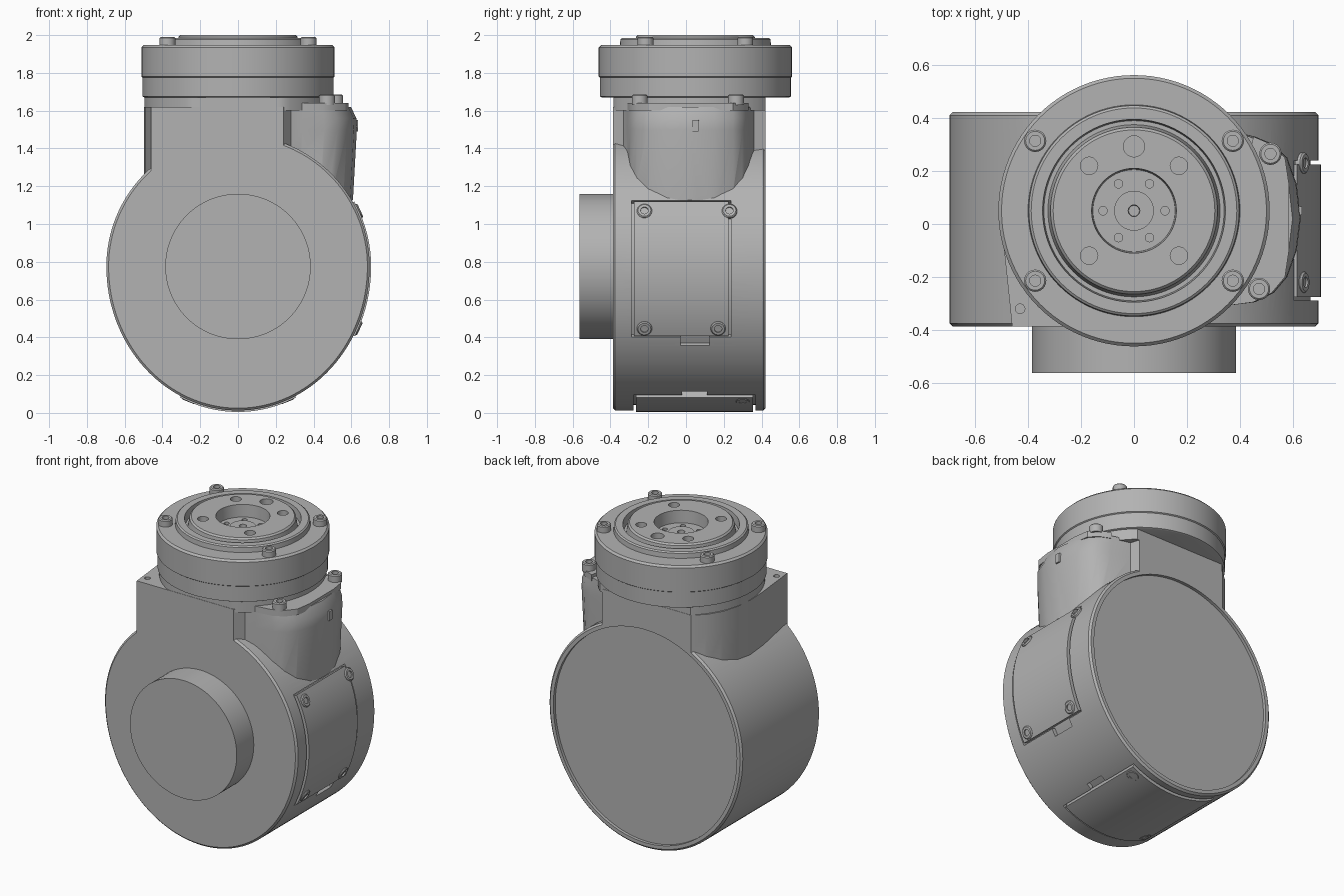
import bpy, bmesh
from math import sin, cos, pi
from mathutils import Vector, Matrix

cube = bpy.data.objects.get("Cube")
if cube:
    bpy.data.objects.remove(cube)

metal = bpy.data.materials.new("matte grey metal")
metal.use_nodes = True
GREY = (0.45, 0.45, 0.45, 1)
metal.diffuse_color = GREY
metal.node_tree.nodes["Principled BSDF"].inputs["Base Color"].default_value = GREY

AXIS_Z = 0.775      # height of the housing axis
FLANGE_Y = 0.05     # depth position of the flange axis


def loft(name, rings):
    """Skin a list of equal point rings and cap both ends."""
    bm = bmesh.new()
    loops = [[bm.verts.new(p) for p in ring] for ring in rings]
    n = len(loops[0])
    for a, b in zip(loops, loops[1:]):
        for i in range(n):
            j = (i + 1) % n
            bm.faces.new((a[i], a[j], b[j], b[i]))
    bm.faces.new(loops[0])
    bm.faces.new(loops[-1])
    bmesh.ops.recalc_face_normals(bm, faces=bm.faces)
    mesh = bpy.data.meshes.new(name)
    bm.to_mesh(mesh)
    bm.free()
    mesh.materials.append(metal)
    obj = bpy.data.objects.new(name, mesh)
    bpy.context.scene.collection.objects.link(obj)
    return obj


def turned(name, profile, base, axis=(0, 0, 1), sides=24):
    """Turn an (radius, height) profile around an axis."""
    turn = Vector((0, 0, 1)).rotation_difference(Vector(axis)).to_matrix().to_4x4()
    place = Matrix.Translation(base) @ turn
    return loft(name, [[place @ Vector((r * cos(2 * pi * i / sides),
                                        r * sin(2 * pi * i / sides), h))
                        for i in range(sides)] for r, h in profile])


def prism(name, pts, z0, z1):
    return loft(name, [[(x, y, z) for x, y in pts] for z in (z0, z1)])


def on_shell(a, y, off=0.0):
    """Point on the housing shell, which is round above and deeper below."""
    rz = 0.697 if sin(a) > 0 else 0.762
    return Vector(((0.697 + off) * cos(a), y, AXIS_Z + (rz + off) * sin(a)))


def shell_ring(y, off, sides=128):
    return [on_shell(2 * pi * i / sides, y, off) for i in range(sides)]


def patch(name, a0, a1, y0, y1, low, high, steps=20):
    """Curved plate that follows the shell."""
    rings = []
    for i in range(steps + 1):
        a = a0 + (a1 - a0) * i / steps
        rings.append([on_shell(a, y0, low), on_shell(a, y1, low),
                      on_shell(a, y1, high), on_shell(a, y0, high)])
    return loft(name, rings)


def boolean(obj, tool, operation="DIFFERENCE"):
    tool.hide_render = True
    mod = obj.modifiers.new("cut", "BOOLEAN")
    mod.operation, mod.object, mod.solver = operation, tool, "EXACT"
    bpy.context.view_layer.objects.active = obj
    bpy.ops.object.modifier_apply(modifier=mod.name)
    bpy.data.objects.remove(tool)


def bolt(name, base, axis=(0, 0, 1), r=0.042, h=0.045):
    turned(name, [(r, -0.01), (r, h - 0.006), (r - 0.006, h), (r * 0.5, h),
                  (r * 0.5, h * 0.5)], base, axis)


# Housing drum
housing = loft("housing", [shell_ring(y, off) for y, off in
                           ((-0.387, -0.012), (-0.375, 0), (0.41, 0), (0.422, -0.012))])

# Neck: flush front and back, bulged on the left, rounded on the right with a corner lug
neck_pts = [(-0.46, -0.387), (0.24, -0.387), (0.28, -0.33), (0.34, -0.31), (0.45, -0.295),
            (0.52, -0.26), (0.57, -0.2), (0.605, -0.1), (0.62, 0.02), (0.605, 0.15),
            (0.57, 0.25), (0.52, 0.3), (0.45, 0.33), (0.33, 0.36), (0.31, 0.422),
            (-0.33, 0.422), (-0.4, 0.36), (-0.455, 0.27), (-0.487, 0.16), (-0.497, 0.05),
            (-0.49, -0.1)]
neck = loft("neck", [[(x * (s if x > 0.4 else 1), y, z) for x, y in neck_pts]
                     for z, s in ((1.0, 0.97), (1.5, 1.015), (1.56, 1.01), (1.62, 0.965))])
boolean(housing, neck, "UNION")

# Recessed rear cover, lug hole and pockets for the access covers
boolean(housing, loft("rear_recess", [shell_ring(y, -0.035) for y in (0.402, 0.5)]))
boolean(housing, turned("lug_hole", [(0.018, 0), (0.018, 0.1)], (-0.43, -0.32, 1.57)))
DOWN = -pi / 2
covers = {"side_cover": (-0.5, 0.51, -0.275, 0.225),
          "bottom_cover": (DOWN - 0.45, DOWN + 0.45, -0.265, 0.355)}
for name, (a0, a1, y0, y1) in covers.items():
    g = 0.014
    boolean(housing, patch(name + "_pocket", a0 - g, a1 + g, y0 - g, y1 + g, -0.03, 0.06))
    patch(name, a0, a1, y0, y1, -0.05, 0.008)
boolean(housing, patch("side_notch", -0.58, -0.49, -0.03, 0.125, -0.025, 0.06, 4))
boolean(housing, patch("bottom_notch", DOWN + 0.44, DOWN + 0.52, -0.02, 0.11, -0.025, 0.06, 4))

# Cover screws
cover_screws = [("side", 0.43, -0.22), ("side", 0.43, 0.23), ("side", -0.44, -0.22),
                ("side", -0.44, 0.17), ("bottom", DOWN + 0.38, 0.3),
                ("bottom", DOWN - 0.38, -0.21)]
for i, (part, a, y) in enumerate(cover_screws):
    reach = 0.016 if part == "side" else 0.01
    bolt(f"{part}_cover_screw_{i}", on_shell(a, y), (cos(a), 0, sin(a)), 0.04, reach)

# Front boss
turned("front_boss", [(0.385, 0), (0.385, 0.183)], (0, -0.38, AXIS_Z), (0, -1, 0), 96)

# Bolt pad on the bulge, with its bolts and a small raised mark
pad = [(min(x, 0.585), y) for x, y in neck_pts if x > 0.33]
prism("bolt_pad", pad, 1.6, 1.64)
bolt("pad_bolt_rear", (0.515, 0.265, 1.64))
bolt("pad_bolt_front", (0.472, -0.245, 1.64))
prism("bulge_mark", [(0.58, 0.025), (0.635, 0.035), (0.635, 0.065), (0.58, 0.075)], 1.49, 1.55)

# Collar: a disc trimmed flush with the front and back of the housing
collar = [(0.495 * cos(2 * pi * i / 96),
           max(-0.385, min(0.42, FLANGE_Y + 0.495 * sin(2 * pi * i / 96))))
          for i in range(96)]
prism("collar", collar, 1.6, 1.675)

# Output flange with ring groove, hub and centre recess
flange = turned("output_flange", [
    (0.495, 1.67), (0.505, 1.675), (0.505, 1.775), (0.512, 1.78), (0.512, 1.935), (0.5, 1.947),
    (0.4, 1.947), (0.397, 1.978), (0.388, 1.985), (0.345, 1.985), (0.34, 1.93),
    (0.325, 1.93), (0.315, 1.99), (0.305, 2.0), (0.16, 2.0), (0.155, 1.92),
    (0.075, 1.92), (0.075, 1.935), (0.022, 1.935), (0.02, 1.89)],
    (0, FLANGE_Y, 0), sides=96)
holes = [(0.24, pi / 4 + i * pi / 2, 0.033, 1.94) for i in range(4)]
holes += [(0.243, pi / 2, 0.04, 1.95)]
holes += [(0.117, i * pi / 3, 0.016, 1.89) for i in range(6)]
for dist, a, r, floor in holes:
    boolean(flange, turned("hole", [(r, floor), (r, 2.1)],
                           (dist * cos(a), FLANGE_Y + dist * sin(a), 0), sides=20))

# Flange bolts
for sx in (-1, 1):
    for sy in (-1, 1):
        bolt(f"flange_bolt_{sx}_{sy}", (sx * 0.373, FLANGE_Y + sy * 0.264, 1.945))

# Smooth the curved surfaces, keep the edges sharp
for obj in bpy.context.scene.objects:
    obj.select_set(obj.type == "MESH")
bpy.context.view_layer.objects.active = housing
bpy.ops.object.shade_smooth_by_angle(angle=0.5)
